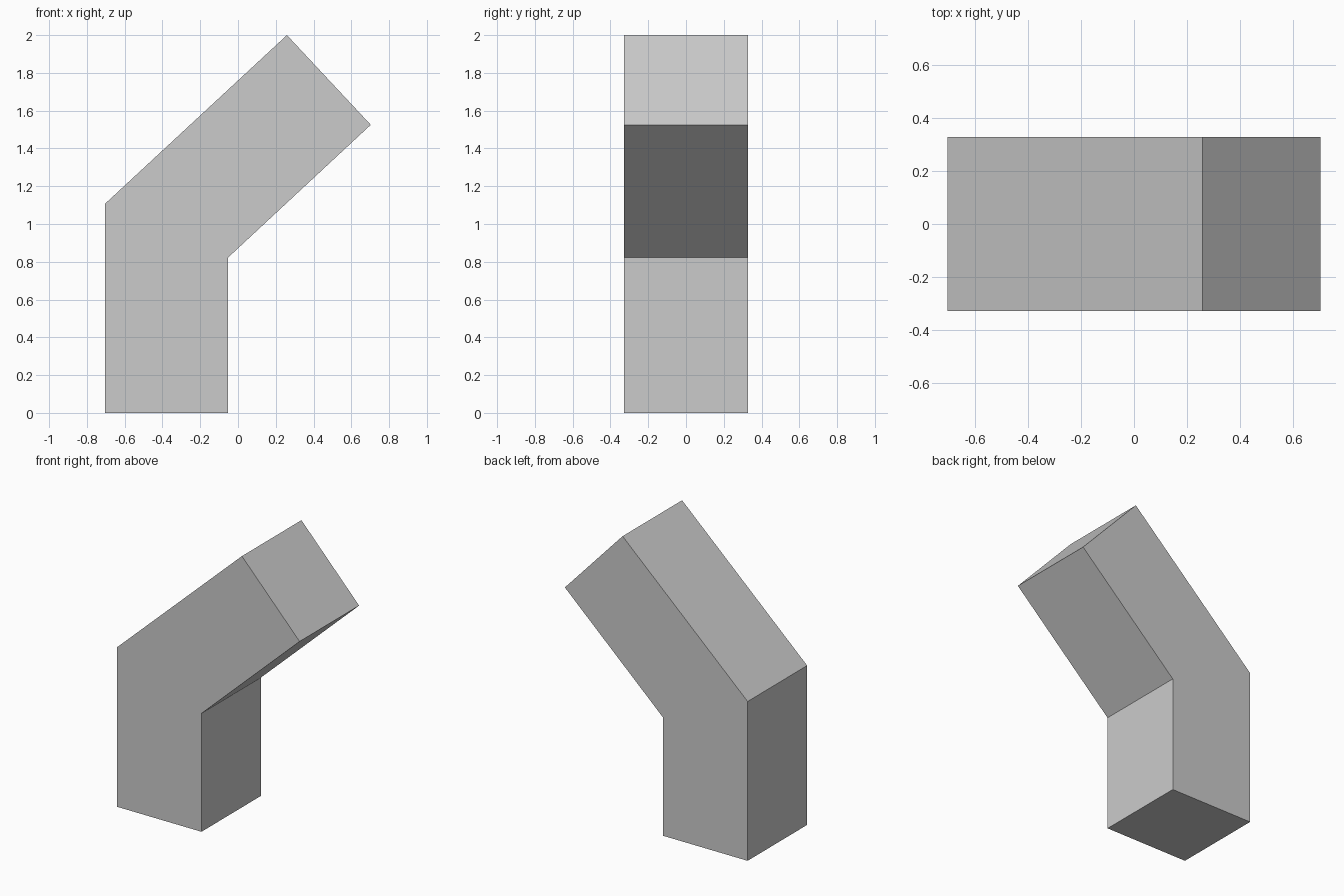
import bpy
import bmesh
from mathutils import Vector

cube = bpy.data.objects.get("Cube")
if cube:
    bpy.data.objects.remove(cube, do_unlink=True)

# Single plain grey
grey = bpy.data.materials.new("plain_grey")
grey.use_nodes = True
colour = (0.6, 0.6, 0.6, 1.0)
grey.diffuse_color = colour
grey.node_tree.nodes["Principled BSDF"].inputs["Base Color"].default_value = colour

# Side profile (x, z) of the bent square bar: upright stem, then slanted arm
HALF_DEPTH = 0.327
profile = [(-0.703, 0), (-0.052, 0), (-0.052, 0.823),
           (0.703, 1.525), (0.259, 2.0), (-0.703, 1.108)]

bm = bmesh.new()
face = bm.faces.new([bm.verts.new((x, -HALF_DEPTH, z)) for x, z in profile])
extruded = bmesh.ops.extrude_face_region(bm, geom=[face])
back = [v for v in extruded["geom"] if isinstance(v, bmesh.types.BMVert)]
bmesh.ops.translate(bm, verts=back, vec=Vector((0, 2 * HALF_DEPTH, 0)))
bmesh.ops.recalc_face_normals(bm, faces=bm.faces)

mesh = bpy.data.meshes.new("bent_bar")
bm.to_mesh(mesh)
bm.free()
mesh.materials.append(grey)
bent_bar = bpy.data.objects.new("bent_bar", mesh)
bpy.context.collection.objects.link(bent_bar)
